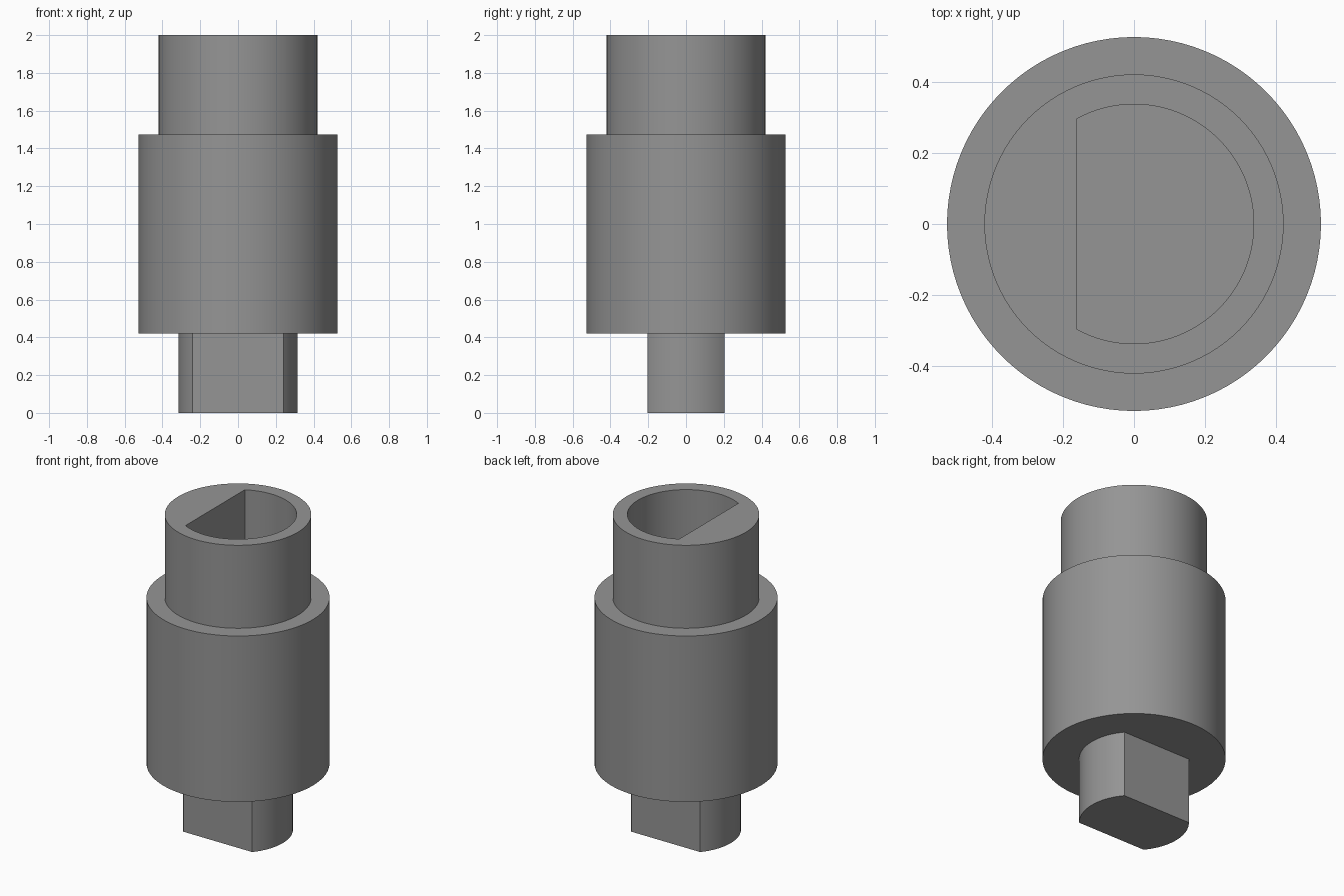
import bpy, bmesh, math

if "Cube" in bpy.data.objects:
    bpy.data.objects.remove(bpy.data.objects["Cube"])

U = 2 / 19  # base unit: the part is 19 units tall

steel = bpy.data.materials.new("grey_steel")
steel.diffuse_color = (0.30, 0.30, 0.30, 1)
steel.use_nodes = True
steel.node_tree.nodes["Principled BSDF"].inputs["Base Color"].default_value = steel.diffuse_color


def arc(r, a0, a1, n):
    """Points on an arc from angle a0 to a1, ends included."""
    return [(r * math.cos(a0 + (a1 - a0) * i / n),
             r * math.sin(a0 + (a1 - a0) * i / n)) for i in range(n + 1)]


def prism(name, outline, z0, z1):
    """Extrude a closed outline from z0 to z1."""
    bm = bmesh.new()
    base = bm.faces.new([bm.verts.new((x, y, z0)) for x, y in outline])
    top = bmesh.ops.extrude_face_region(bm, geom=[base], use_keep_orig=True)
    bmesh.ops.translate(bm, vec=(0, 0, z1 - z0),
                        verts=[g for g in top["geom"] if isinstance(g, bmesh.types.BMVert)])
    bmesh.ops.recalc_face_normals(bm, faces=bm.faces)
    mesh = bpy.data.meshes.new(name)
    bm.to_mesh(mesh)
    bm.free()
    obj = bpy.data.objects.new(name, mesh)
    bpy.context.collection.objects.link(obj)
    mesh.materials.append(steel)
    return obj


def circle(r):
    return arc(r, 0, math.tau, 96)[:-1]


# Drive tang: round shaft with two parallel flats at front and back
a = math.asin(0.203 / (3 * U))
tang = prism("drive_tang", arc(3 * U, -a, a, 24) + arc(3 * U, math.pi - a, math.pi + a, 24),
             0, 4 * U)

# Wide main body and narrower collar
body = prism("main_body", circle(5 * U), 4 * U, 14 * U)
collar = prism("socket_collar", circle(4 * U), 14 * U, 19 * U)

# D-shaped socket cut down through the collar, the body forms its floor
b = math.acos(-0.16 / 0.337)
cutter = prism("socket_cutter", arc(0.337, -b, b, 72), 13.5 * U, 19.5 * U)
cutter.hide_render = True
cutter.hide_viewport = True
cut = collar.modifiers.new("socket", 'BOOLEAN')
cut.operation = 'DIFFERENCE'
cut.solver = 'EXACT'
cut.object = cutter

# Smooth round walls, keep edges sharp
for part in (tang, body, collar):
    bpy.ops.object.select_all(action='DESELECT')
    part.select_set(True)
    bpy.context.view_layer.objects.active = part
    if part.modifiers:
        bpy.ops.object.modifier_apply(modifier="socket")
    bpy.ops.object.shade_smooth_by_angle(angle=math.radians(30))
